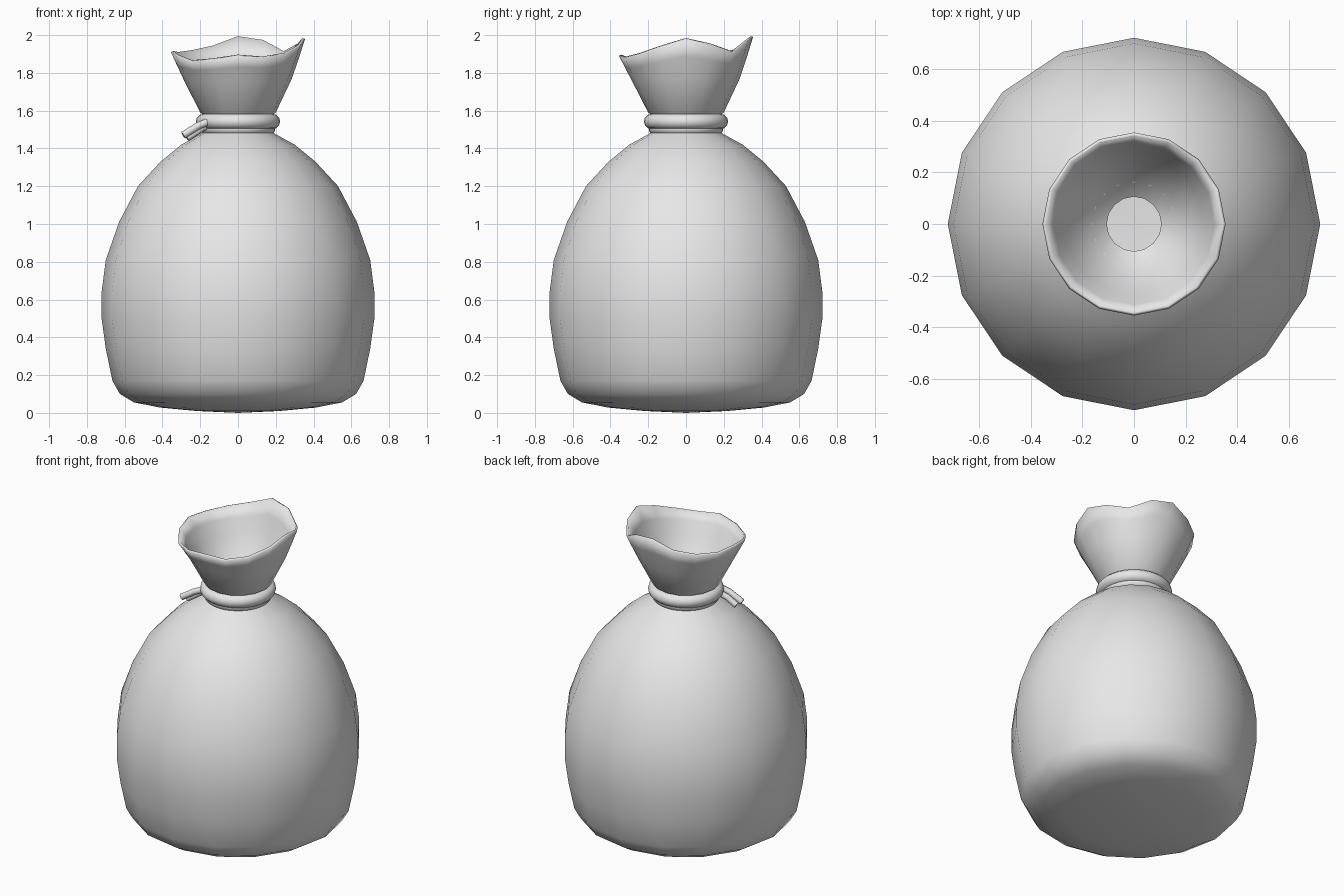
import bpy
import bmesh
from math import cos, sin, tau

cube = bpy.data.objects.get("Cube")
if cube:
    bpy.data.objects.remove(cube)

cloth = bpy.data.materials.new("plain_grey")
cloth.use_nodes = True
cloth.diffuse_color = (0.8, 0.8, 0.8, 1)
cloth.node_tree.nodes["Principled BSDF"].inputs["Base Color"].default_value = (0.8, 0.8, 0.8, 1)

SIDES = 16

# Outer profile (radius, height) from floor to mouth
profile = [(0.22, 0.01), (0.41, 0.028), (0.55, 0.055), (0.625, 0.1), (0.665, 0.17),
           (0.70, 0.34), (0.722, 0.5), (0.722, 0.64), (0.70, 0.81), (0.63, 1.01),
           (0.53, 1.2), (0.41, 1.33), (0.30, 1.42), (0.20, 1.475), (0.12, 1.53),
           (0.20, 1.59), (0.285, 1.76), (0.325, 1.85), (0.355, 1.92)]

# Wavy mouth heights, counter-clockwise from +x
mouth = [1.98, 1.95, 1.91, 1.97, 1.99, 1.94, 1.915, 1.905,
         1.91, 1.89, 1.86, 1.87, 1.89, 1.88, 1.90, 1.94]
share = {len(profile) - 1: 1.0, len(profile) - 2: 0.6, len(profile) - 3: 0.15}


def shade(obj):
    bpy.ops.object.select_all(action='DESELECT')
    bpy.context.view_layer.objects.active = obj
    obj.select_set(True)
    bpy.ops.object.shade_smooth_by_angle(angle=1.3)


# Sack: one lathed skin, open at the mouth, thickened inwards
bm = bmesh.new()
rings = []
for row, (r, z) in enumerate(profile):
    lift = share.get(row, 0)
    rings.append([bm.verts.new((r * cos(tau * i / SIDES), r * sin(tau * i / SIDES),
                                z + lift * (mouth[i] - profile[-1][1])))
                  for i in range(SIDES)])
centre = bm.verts.new((0, 0, 0))
for i in range(SIDES):
    j = (i + 1) % SIDES
    bm.faces.new((centre, rings[0][j], rings[0][i]))
    for low, high in zip(rings, rings[1:]):
        bm.faces.new((low[i], low[j], high[j], high[i]))
mesh = bpy.data.meshes.new("sack")
bm.to_mesh(mesh)
bm.free()
sack = bpy.data.objects.new("sack", mesh)
bpy.context.collection.objects.link(sack)
mesh.materials.append(cloth)
shade(sack)
wall = sack.modifiers.new("wall", 'SOLIDIFY')
wall.thickness = 0.014
wall.offset = -1

# Cord wrapped twice around the neck
for name, major, minor, z in (("upper_cord", 0.183, 0.04, 1.543),
                              ("lower_cord", 0.165, 0.033, 1.505)):
    bpy.ops.mesh.primitive_torus_add(major_segments=32, minor_segments=12, location=(0, 0, z),
                                     major_radius=major, minor_radius=minor)
    cord = bpy.context.object
    cord.name = name
    cord.data.materials.append(cloth)
    shade(cord)


# Two loose ends hanging from the cord
def cord_end(name, points):
    curve = bpy.data.curves.new(name, 'CURVE')
    curve.dimensions = '3D'
    curve.bevel_depth = 0.02
    curve.bevel_resolution = 2
    curve.use_fill_caps = True
    spline = curve.splines.new('POLY')
    spline.points.add(len(points) - 1)
    for p, co in zip(spline.points, points):
        p.co = (*co, 1)
    spline.use_smooth = True
    curve.materials.append(cloth)
    bpy.context.collection.objects.link(bpy.data.objects.new(name, curve))


cord_end("cord_end_long", [(-0.16, -0.13, 1.54), (-0.21, -0.145, 1.52), (-0.29, -0.16, 1.47)])
cord_end("cord_end_short", [(-0.17, -0.10, 1.52), (-0.21, -0.12, 1.495), (-0.27, -0.13, 1.455)])
